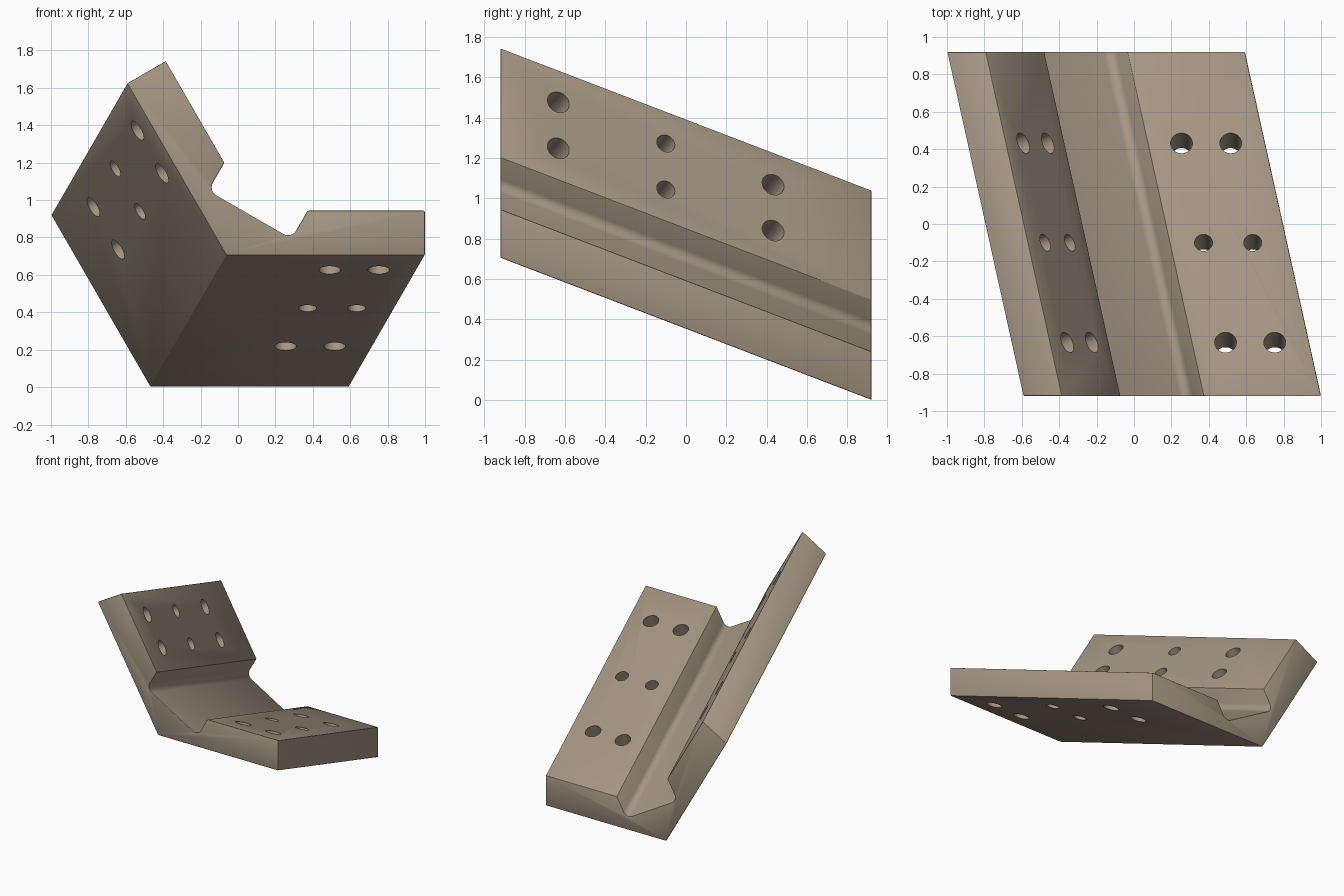
import bpy, bmesh, math
from mathutils import Vector

if "Cube" in bpy.data.objects:
    bpy.data.objects.remove(bpy.data.objects["Cube"])

S3 = math.sqrt(3) / 2
CORNER = Vector((-0.062, -0.92, 0.705))      # outer corner of the V on the front end
RUN = Vector((-0.407, 1.84, -0.705))         # slanted extrusion, front to back
BIS = Vector((0.5, 0, S3))                   # bisector of the V
SIDE = Vector((S3, 0, -0.5))                 # across the V
LENGTH, THICK = 1.062, 0.24


def uv(s, h):
    """Flange position (along, height) to (bisector, side) coordinates."""
    return (0.5 * s + S3 * h, S3 * s - 0.5 * h)


def world(u, v):
    return CORNER + BIS * u + SIDE * v


def finish(name, bm):
    bmesh.ops.recalc_face_normals(bm, faces=bm.faces)
    me = bpy.data.meshes.new(name)
    bm.to_mesh(me)
    bm.free()
    ob = bpy.data.objects.new(name, me)
    bpy.context.collection.objects.link(ob)
    return ob


# half of the profile: flange end, flange top, rounded relief notch
half = [uv(LENGTH, 0), uv(LENGTH, THICK), uv(0.435, THICK)]
r, cu, cv = 0.05, 0.303, 0.207
for i in range(9):
    a = math.radians(90 * i / 8)
    half.append((cu - r * math.sin(a), cv + r * math.cos(a)))
profile = [(0, 0)] + half + [(u, -v) for u, v in reversed(half)]

# bracket body: skewed extrusion of the mirrored profile
bm = bmesh.new()
front = [bm.verts.new(world(*p)) for p in profile]
back = [bm.verts.new(world(*p) + RUN) for p in profile]
bm.faces.new(front)
bm.faces.new(back[::-1])
n = len(profile)
for i in range(n):
    j = (i + 1) % n
    bm.faces.new((front[i], front[j], back[j], back[i]))
bracket = finish("angle_bracket", bm)

mat = bpy.data.materials.new("warm taupe")
mat.diffuse_color = (0.376, 0.305, 0.231, 1)
mat.use_nodes = True
mat.node_tree.nodes["Principled BSDF"].inputs["Base Color"].default_value = mat.diffuse_color
bracket.data.materials.append(mat)

# bolt hole cutters, square to each flange
bm = bmesh.new()
for sign, along in ((1, Vector((1, 0, 0))), (-1, Vector((-0.5, 0, S3)))):
    axis = along.cross(RUN).normalized()
    rot = axis.to_track_quat('Z', 'Y').to_matrix().to_4x4()
    for y, rad in ((-0.633, 0.058), (-0.10, 0.048), (0.432, 0.058)):
        for s in (0.615, 0.878):
            u, v = uv(s, THICK)
            m = rot.copy()
            m.translation = world(u, sign * v) + RUN * ((y + 0.92) / 1.84)
            bmesh.ops.create_cone(bm, cap_ends=True, segments=40, radius1=rad,
                                  radius2=rad, depth=0.8, matrix=m)
cutter = finish("hole_cutter", bm)
cutter.hide_render = True

# tiny broken edges, then the holes
bev = bracket.modifiers.new("edge_bevel", 'BEVEL')
bev.width = 0.006
bev.segments = 2
bev.limit_method = 'ANGLE'
bev.angle_limit = math.radians(30)
bev.use_clamp_overlap = False
cut = bracket.modifiers.new("holes", 'BOOLEAN')
cut.operation = 'DIFFERENCE'
cut.solver = 'EXACT'
cut.object = cutter

bpy.ops.object.select_all(action='DESELECT')
bracket.select_set(True)
bpy.context.view_layer.objects.active = bracket
for name in ("edge_bevel", "holes"):
    bpy.ops.object.modifier_apply(modifier=name)
bpy.data.objects.remove(cutter)
bpy.ops.object.shade_smooth_by_angle(angle=math.radians(25))
